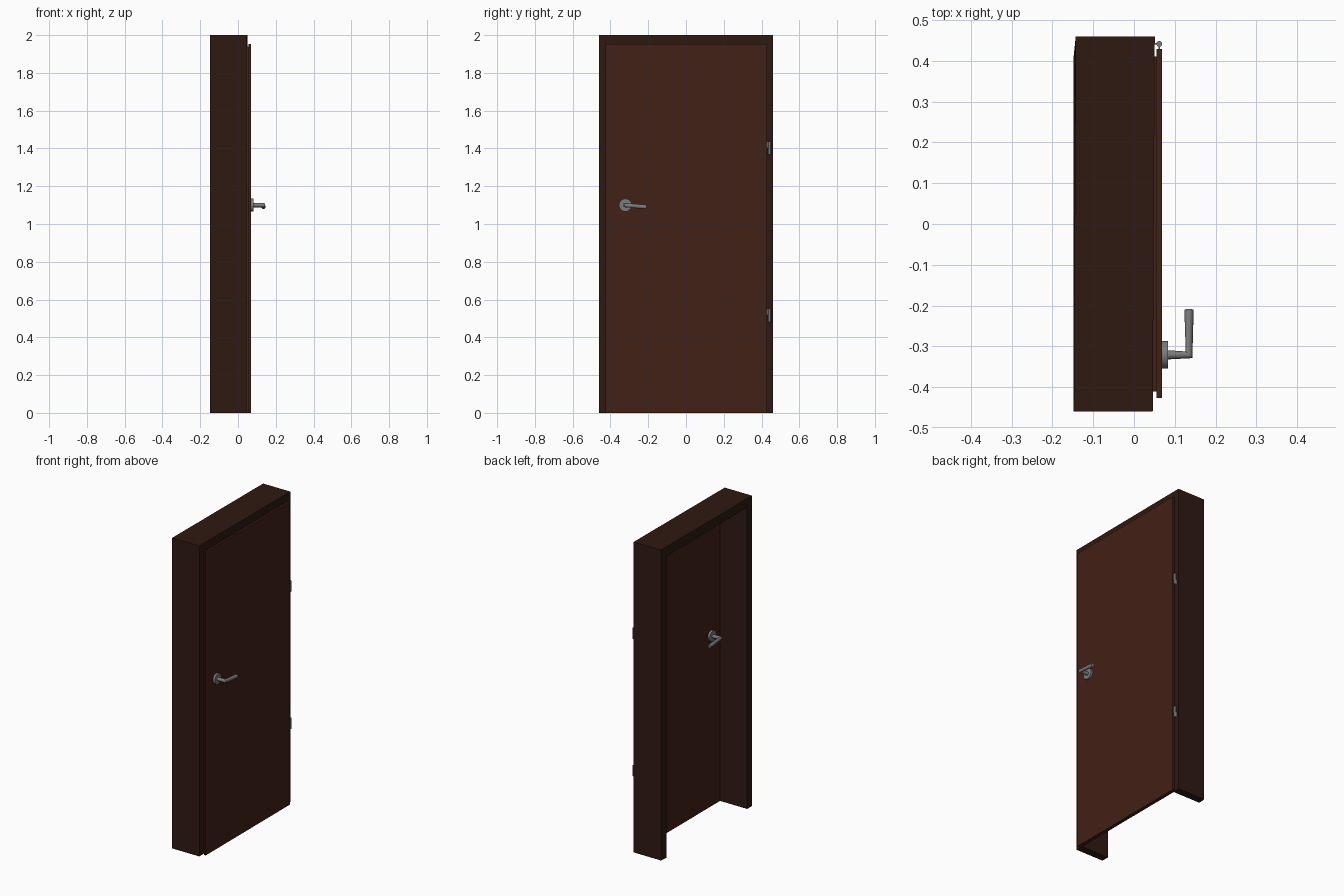
import bpy, bmesh, math
from mathutils import Vector

if "Cube" in bpy.data.objects:
    bpy.data.objects.remove(bpy.data.objects["Cube"])


def material(name, rgb):
    m = bpy.data.materials.new(name)
    m.diffuse_color = (*rgb, 1)
    m.use_nodes = True
    m.node_tree.nodes["Principled BSDF"].inputs["Base Color"].default_value = m.diffuse_color
    return m


FRAME = material("dark_wood", (0.028, 0.010, 0.006))
DOOR = material("red_brown_wood", (0.055, 0.015, 0.008))
METAL = material("metal", (0.20, 0.20, 0.20))


def box(name, lo, hi, mat):
    lo, hi = Vector(lo), Vector(hi)
    bpy.ops.mesh.primitive_cube_add(size=1, location=(lo + hi) / 2)
    ob = bpy.context.object
    ob.name = name
    ob.scale = hi - lo
    bpy.ops.object.transform_apply(location=False, rotation=False, scale=True)
    ob.data.materials.append(mat)
    return ob


def cylinder(name, loc, r, depth, rot, mat):
    bpy.ops.mesh.primitive_cylinder_add(vertices=32, radius=r, depth=depth, location=loc, rotation=rot)
    ob = bpy.context.object
    ob.name = name
    ob.data.materials.append(mat)
    bpy.ops.object.shade_smooth_by_angle(angle=math.radians(40))
    return ob


def tube(name, pts, r, mat):
    cu = bpy.data.curves.new(name, 'CURVE')
    cu.dimensions = '3D'
    cu.bevel_depth = r
    cu.bevel_resolution = 6
    cu.use_fill_caps = True
    sp = cu.splines.new('POLY')
    sp.points.add(len(pts) - 1)
    for p, co in zip(sp.points, pts):
        p.co = (*co, 1)
    ob = bpy.data.objects.new(name, cu)
    bpy.context.collection.objects.link(ob)
    bpy.ops.object.select_all(action='DESELECT')
    ob.select_set(True)
    bpy.context.view_layer.objects.active = ob
    bpy.ops.object.convert(target='MESH')
    ob = bpy.context.object
    ob.data.materials.append(mat)
    bpy.ops.object.shade_smooth_by_angle(angle=math.radians(40))


# door frame: an upside-down U extruded through the wall
W, O, H = 0.46, 0.412, 2.0
outline = [(-W, 0), (-W, H), (W, H), (W, 0), (O, 0), (O, 1.942), (-O, 1.942), (-O, 0)]
bm = bmesh.new()
back = bm.faces.new([bm.verts.new((-0.148, y, z)) for y, z in outline])
ext = bmesh.ops.extrude_face_region(bm, geom=[back])
for v in [g for g in ext['geom'] if isinstance(g, bmesh.types.BMVert)]:
    v.co.x = 0.046
# hinge-side outer edge sits slightly forward
for v in bm.verts:
    if v.co.y > W - 0.001:
        v.co.x += 0.005
bmesh.ops.recalc_face_normals(bm, faces=bm.faces)
me = bpy.data.meshes.new("door_frame")
bm.to_mesh(me)
bm.free()
me.materials.append(FRAME)
bpy.context.collection.objects.link(bpy.data.objects.new("door_frame", me))

# rebated door leaf: narrow back, overlapping front
box("door_back", (0.046, -0.411, 0), (0.055, 0.411, 1.941), DOOR)
box("door_front", (0.055, -0.427, 0), (0.069, 0.429, 1.953), DOOR)

# handles on both faces
HY, HZ = -0.321, 1.1
for side, face, s in (("front", 0.069, 1), ("back", 0.046, -1)):
    cylinder(side + "_handle_rose", (face + s * 0.007, HY, HZ), 0.034, 0.014,
             (0, math.pi / 2, 0), METAL)
    elbow = face + s * 0.066
    tube(side + "_handle_lever", [(face + s * 0.01, HY, HZ), (elbow, HY, HZ),
                                  (elbow, -0.21, 1.09)], 0.0115, METAL)

# hinges: pin plus a leaf to the frame and a leaf to the door
for i, z in enumerate((0.517, 1.402)):
    n = "_%d" % (i + 1)
    cylinder("hinge_pin" + n, (0.062, 0.442, z), 0.007, 0.07, (0, 0, 0), METAL)
    box("hinge_frame_leaf" + n, (0.048, 0.440, z - 0.034), (0.062, 0.444, z), METAL)
    box("hinge_door_leaf" + n, (0.060, 0.425, z), (0.064, 0.442, z + 0.034), METAL)
